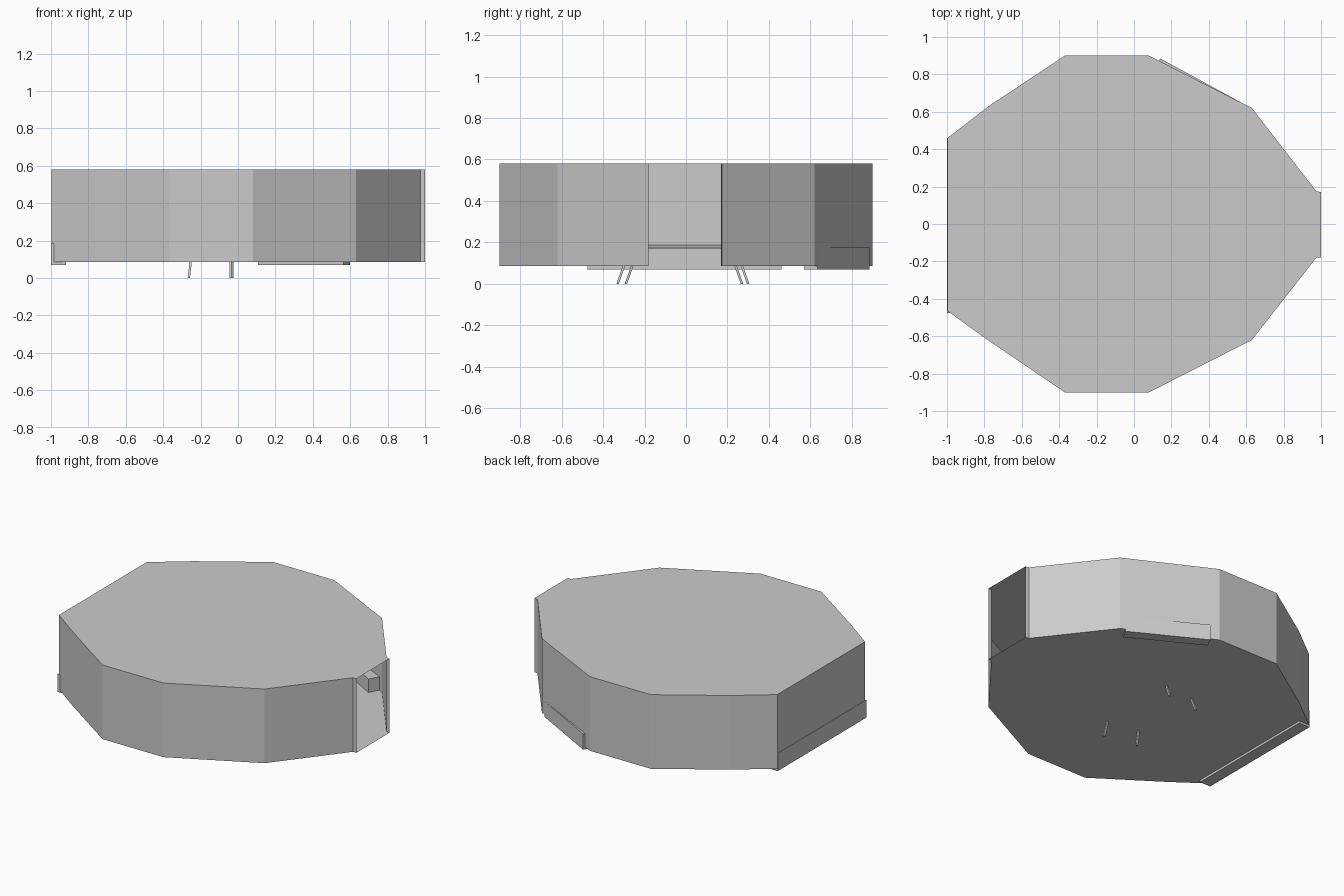
import bpy, bmesh
from mathutils import Vector

if "Cube" in bpy.data.objects:
    bpy.data.objects.remove(bpy.data.objects["Cube"])


def make_object(name, bm):
    bmesh.ops.recalc_face_normals(bm, faces=bm.faces)
    mesh = bpy.data.meshes.new(name)
    bm.to_mesh(mesh)
    bm.free()
    obj = bpy.data.objects.new(name, mesh)
    bpy.context.collection.objects.link(obj)
    return obj


def prism(name, lower, upper, open_side=None):
    """Join two matching loops of points; one side may stay open."""
    bm = bmesh.new()
    lo = [bm.verts.new(p) for p in lower]
    hi = [bm.verts.new(p) for p in upper]
    bm.faces.new(lo[::-1])
    bm.faces.new(hi)
    n = len(lo)
    for i in range(n):
        j = (i + 1) % n
        if i != open_side:
            bm.faces.new((lo[i], lo[j], hi[j], hi[i]))
    return make_object(name, bm)


# Hollow faceted shell, with a doorway left open on the +x side
outline = [(1, 0.17), (0.975, 0.175), (0.63, 0.62), (0.08, 0.9), (-0.37, 0.9),
           (-0.77, 0.635), (-0.997, 0.46), (-0.997, -0.465), (-0.79, -0.615),
           (-0.37, -0.9), (0.08, -0.9), (0.63, -0.62), (0.975, -0.18), (1, -0.18)]
prism("shell",
      [(x, y, 0.085) for x, y in outline],
      [(x, y, 0.58) for x, y in outline],
      open_side=len(outline) - 1)

# Sill bar along the -x wall, with a sloping top
sill = [(-1, 0.07), (-0.92, 0.07), (-0.92, 0.172), (-1, 0.188)]
prism("left_sill",
      [(x, -0.475, z) for x, z in sill],
      [(x, 0.46, z) for x, z in sill])

# Sill bar along the back right wall, poking slightly through it
bar = [(0.14, 0.885), (0.107, 0.823), (0.565, 0.57), (0.6, 0.635)]
prism("back_sill",
      [(x, y, 0.07) for x, y in bar],
      [(x, y, 0.175) for x, y in bar])

# Thin splayed legs: top point and foot point
legs = [
    ("leg_right_back", (-0.03, 0.27), (-0.03, 0.30)),
    ("leg_left_back", (-0.253, 0.24), (-0.263, 0.27)),
    ("leg_right_front", (-0.04, -0.30), (-0.04, -0.33)),
    ("leg_left_front", (-0.253, -0.26), (-0.263, -0.29)),
]
r = 0.006
for name, top, foot in legs:
    square = [(-r, -r), (r, -r), (r, r), (-r, r)]
    prism(name,
          [(foot[0] + a, foot[1] + b, 0.0) for a, b in square],
          [(top[0] + a, top[1] + b, 0.085) for a, b in square])
